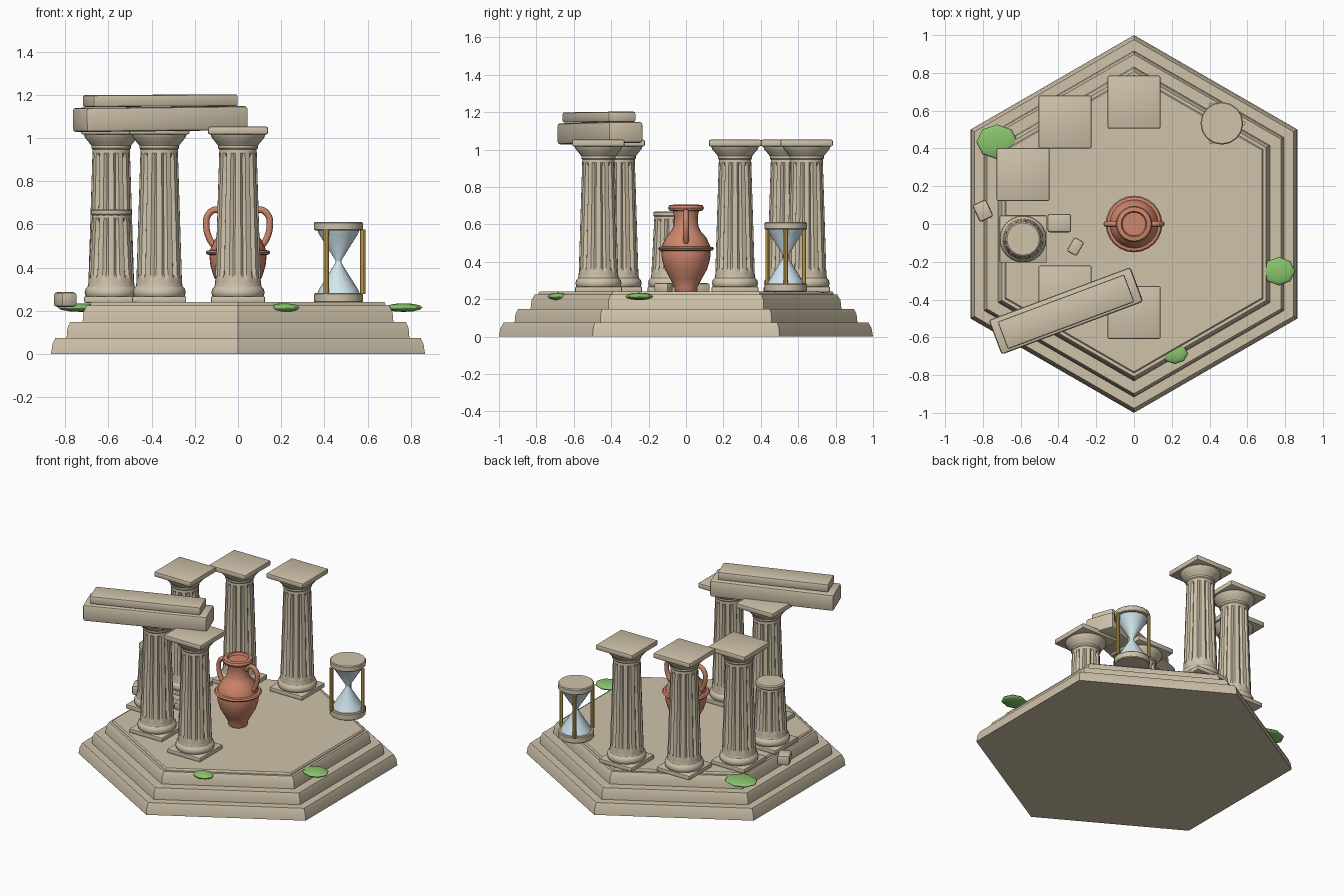
import bpy, bmesh
from math import sin, cos, pi, radians, tau
from mathutils import Matrix

if "Cube" in bpy.data.objects:
    bpy.data.objects.remove(bpy.data.objects["Cube"])


def material(name, rgb):
    m = bpy.data.materials.new(name)
    m.diffuse_color = (*rgb, 1)
    m.use_nodes = True
    m.node_tree.nodes["Principled BSDF"].inputs["Base Color"].default_value = m.diffuse_color
    return m


STONE = material("stone", (0.62, 0.54, 0.40))
CLAY = material("terracotta", (0.62, 0.24, 0.15))
GREEN = material("leaf_green", (0.25, 0.55, 0.15))
GOLD = material("gold", (0.80, 0.53, 0.12))
GLASS = material("glass", (0.64, 0.80, 0.86))


def finish(name, bm, mat, matrix=Matrix(), angle=35):
    bmesh.ops.recalc_face_normals(bm, faces=bm.faces)
    me = bpy.data.meshes.new(name)
    bm.to_mesh(me)
    bm.free()
    ob = bpy.data.objects.new(name, me)
    bpy.context.collection.objects.link(ob)
    me.materials.append(mat)
    ob.matrix_world = matrix
    bpy.ops.object.select_all(action='DESELECT')
    ob.select_set(True)
    bpy.context.view_layer.objects.active = ob
    if angle:
        bpy.ops.object.shade_smooth_by_angle(angle=radians(angle))
    return ob


def lathe(name, profile, sides, mat, x=0, y=0, phase=0.0, flutes=None, angle=35):
    """Capped revolve of (radius, z); flutes gives groove depth per profile row."""
    bm = bmesh.new()
    rings = []
    for j, (r, z) in enumerate(profile):
        depth = flutes[j] if flutes else 0
        ring = []
        for i in range(sides):
            a = phase + tau * i / sides
            rr = r - (depth if i % 4 == 0 else 0)
            ring.append(bm.verts.new((rr * cos(a), rr * sin(a), z)))
        rings.append(ring)
    for lo, hi in zip(rings, rings[1:]):
        for i in range(sides):
            k = (i + 1) % sides
            bm.faces.new((lo[i], lo[k], hi[k], hi[i]))
    bm.faces.new(rings[0][::-1])
    bm.faces.new(rings[-1])
    return finish(name, bm, mat, Matrix.Translation((x, y, 0)), angle)


def block(name, size, loc, mat=STONE, turn=0, tilt=0, bevel=0.006):
    bm = bmesh.new()
    bmesh.ops.create_cube(bm, size=1)
    bmesh.ops.scale(bm, vec=size, verts=bm.verts)
    bmesh.ops.bevel(bm, geom=bm.edges[:], offset=bevel, segments=2, profile=0.5, affect='EDGES')
    m = Matrix.Translation(loc) @ Matrix.Rotation(radians(turn), 4, 'Z') @ Matrix.Rotation(radians(tilt), 4, 'Y')
    return finish(name, bm, mat, m)


def tube(name, points, radius, mat):
    cu = bpy.data.curves.new(name, 'CURVE')
    cu.dimensions = '3D'
    cu.bevel_depth, cu.bevel_resolution = radius, 2
    cu.resolution_u = 5
    cu.use_fill_caps = True
    sp = cu.splines.new('BEZIER')
    sp.bezier_points.add(len(points) - 1)
    for bp, p in zip(sp.bezier_points, points):
        bp.co = p
        bp.handle_left_type = bp.handle_right_type = 'AUTO'
    ob = bpy.data.objects.new(name, cu)
    bpy.context.collection.objects.link(ob)
    cu.materials.append(mat)


# Hexagonal stepped base and floor slab
tiers = [("bottom_step", [(1.0, 0), (0.992, 0.045), (0.976, 0.075)]),
         ("middle_step", [(0.917, 0.07), (0.912, 0.12), (0.898, 0.148)]),
         ("top_step", [(0.832, 0.14), (0.826, 0.195), (0.808, 0.225)]),
         ("floor_slab", [(0.79, 0.22), (0.788, 0.234), (0.782, 0.24)])]
for name, prof in tiers:
    lathe(name, prof, 6, STONE, phase=pi / 6, angle=30)

FLOOR = 0.24


def column(name, x, y, top=None):
    block(name + "_plinth", (0.25, 0.25, 0.03), (x, y, FLOOR + 0.012))
    lathe(name + "_base", [(0.11, 0.26), (0.119, 0.268), (0.123, 0.285), (0.119, 0.302),
                           (0.109, 0.312), (0.106, 0.33)], 24, STONE, x, y)
    # fluted, tapering shaft
    end = top or 0.96
    r = lambda z: 0.106 - 0.020 * (z - 0.32) / 0.64
    if top:
        r = lambda z: 0.106 - 0.018 * (z - 0.32) / 0.34
    zs = [0.32, 0.345, 0.37, end - 0.05, end - 0.03, end]
    lathe(name + "_shaft", [(r(z), z) for z in zs], 48, STONE, x, y, pi / 12,
          [0, 0, 0.014, 0.014, 0, 0])
    if top:
        # worn cap of the broken column
        lathe(name + "_broken_top", [(0.088, top - 0.02), (0.094, top - 0.012),
                                     (0.094, top + 0.004), (0.086, top + 0.01)], 16, STONE, x, y)
    else:
        lathe(name + "_capital", [(0.085, 0.945), (0.092, 0.953), (0.092, 0.965), (0.105, 0.982),
                                  (0.122, 1.002), (0.128, 1.02)], 24, STONE, x, y)
        block(name + "_abacus", (0.28, 0.28, 0.035), (x, y, 1.035), bevel=0.008)


# Ring of columns
for i, (x, y) in enumerate([(0, 0.645), (-0.365, 0.54), (-0.587, 0.262), (-0.365, -0.36), (0, -0.468)]):
    column(f"column_{i + 1}", x, y)
column("broken_column", -0.587, -0.08, 0.66)

# Fallen lintel resting on two columns
block("lintel_beam", (0.80, 0.195, 0.112), (-0.36, -0.46, 1.088), turn=20.5, tilt=-0.6, bevel=0.014)
block("lintel_cornice", (0.715, 0.155, 0.055), (-0.36, -0.465, 1.173), turn=20.5, tilt=-0.3, bevel=0.01)

# Rubble
block("rubble_1", (0.08, 0.10, 0.068), (-0.80, 0.07, 0.252), turn=25, bevel=0.014)
block("rubble_2", (0.125, 0.098, 0.05), (-0.395, 0.005, 0.262), bevel=0.012)
block("rubble_3", (0.06, 0.085, 0.05), (-0.31, -0.12, 0.262), turn=-30, bevel=0.01)

# Amphora with belly ring, rim and two handles
lathe("amphora_body", [(0.055, 0.238), (0.062, 0.25), (0.062, 0.265), (0.085, 0.31), (0.113, 0.36),
                       (0.128, 0.41), (0.132, 0.45), (0.127, 0.49), (0.108, 0.53), (0.08, 0.562),
                       (0.066, 0.59), (0.063, 0.64), (0.07, 0.675)], 24, CLAY)
lathe("amphora_belly_ring", [(0.128, 0.458), (0.143, 0.461), (0.15, 0.47), (0.143, 0.479),
                             (0.124, 0.482)], 24, CLAY)
lathe("amphora_rim", [(0.065, 0.67), (0.09, 0.674), (0.096, 0.688), (0.09, 0.702), (0.068, 0.705),
                      (0.062, 0.69)], 24, CLAY)
for side, s in (("left", -1), ("right", 1)):
    pts = [(0.06, 0.635), (0.10, 0.668), (0.138, 0.645), (0.147, 0.59), (0.13, 0.53), (0.105, 0.495)]
    tube("amphora_handle_" + side, [(s * x, 0, z) for x, z in pts], 0.015, CLAY)

# Hourglass
hx, hy = 0.465, 0.533
for name, z0, z1 in (("hourglass_bottom", 0.238, 0.283), ("hourglass_top", 0.572, 0.612)):
    lathe(name, [(0.108, z0), (0.113, z0 + 0.005), (0.113, z1 - 0.005), (0.108, z1)], 16, STONE, hx, hy)
lathe("hourglass_glass", [(0.098, 0.28), (0.09, 0.30), (0.014, 0.422), (0.014, 0.434),
                          (0.09, 0.555), (0.098, 0.575)], 16, GLASS, hx, hy)
for i in range(3):
    a = tau * i / 3
    lathe(f"hourglass_rod_{i + 1}", [(0.012, 0.278), (0.012, 0.576)], 10, GOLD,
          hx + 0.113 * cos(a), hy + 0.113 * sin(a))

# Moss clumps: flattened low-poly balls on the step edges
for i, (x, y, rx, ry) in enumerate([(-0.725, 0.435, 0.11, 0.092), (0.767, -0.25, 0.087, 0.075),
                                    (0.216, -0.685, 0.07, 0.056)]):
    bm = bmesh.new()
    bmesh.ops.create_uvsphere(bm, u_segments=8, v_segments=6, radius=1)
    finish(f"moss_{i + 1}", bm, GREEN, Matrix.Translation((x, y, 0.215)) @ Matrix.Diagonal((rx, ry, 0.02, 1)))
